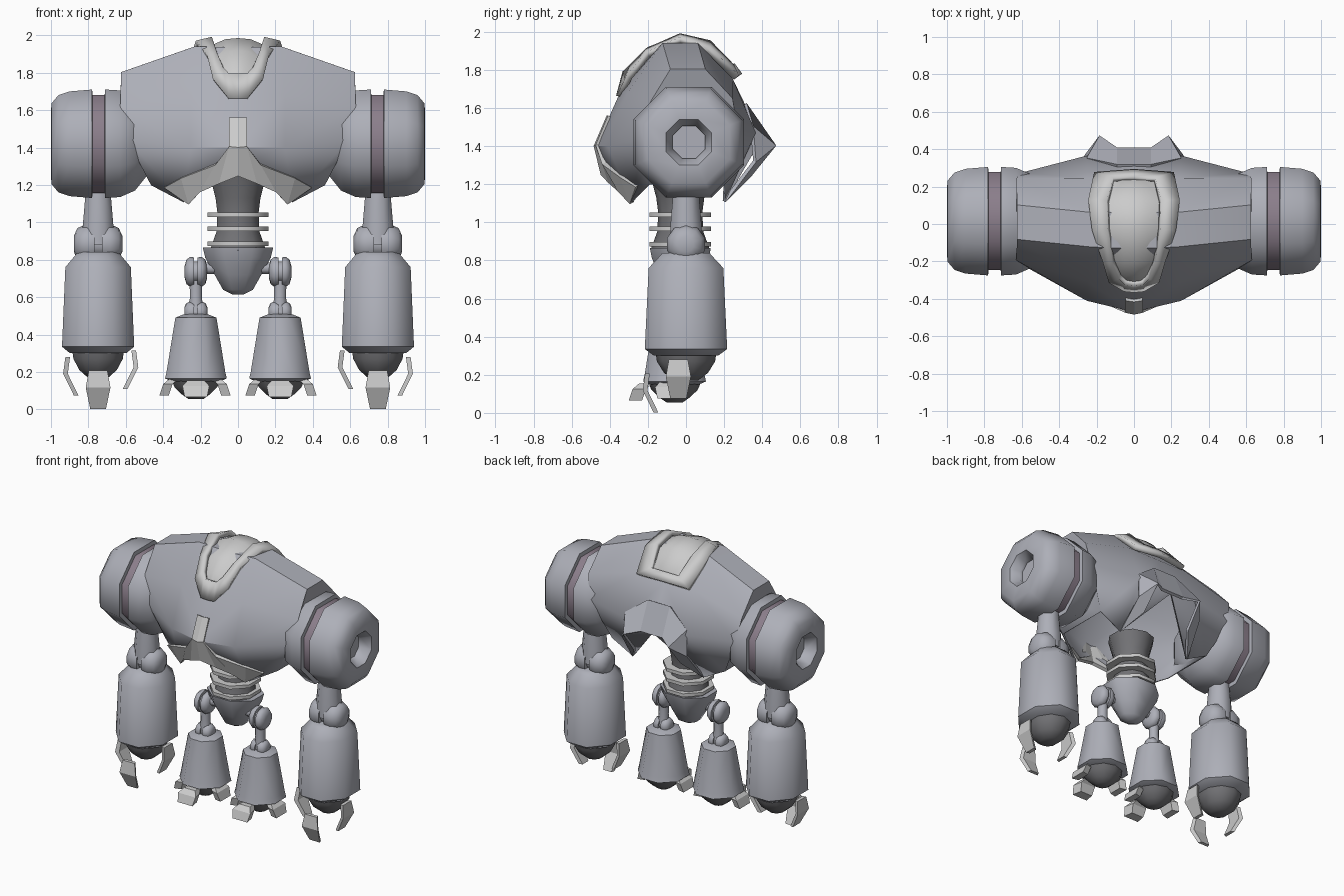
import bpy, bmesh, math
from mathutils import Vector, Matrix

if "Cube" in bpy.data.objects:
    bpy.data.objects.remove(bpy.data.objects["Cube"])


def material(name, c):
    m = bpy.data.materials.new(name)
    m.diffuse_color = (*c, 1)
    m.use_nodes = True
    m.node_tree.nodes["Principled BSDF"].inputs["Base Color"].default_value = m.diffuse_color
    return m


BODY = material("blue_grey", (0.42, 0.43, 0.48))
TRIM = material("light_grey", (0.56, 0.56, 0.55))
DARK = material("dark_grey", (0.17, 0.17, 0.18))
BAND = material("purple_grey", (0.26, 0.21, 0.26))


def make(name, verts, faces, mat, mirror=False, thick=0, smooth=50):
    bm = bmesh.new()
    vs = [bm.verts.new(v) for v in verts]
    for f in faces:
        bm.faces.new([vs[i] for i in f])
    bmesh.ops.remove_doubles(bm, verts=bm.verts, dist=0.0005)
    bmesh.ops.recalc_face_normals(bm, faces=bm.faces)
    for f in bm.faces:
        f.smooth = smooth > 0
    for e in bm.edges:
        if len(e.link_faces) == 2:
            e.smooth = e.calc_face_angle(0) < math.radians(smooth)
    me = bpy.data.meshes.new(name)
    bm.to_mesh(me)
    bm.free()
    me.materials.append(mat)
    ob = bpy.data.objects.new(name, me)
    bpy.context.collection.objects.link(ob)
    if mirror:
        md = ob.modifiers.new("mirror", 'MIRROR')
        md.use_clip = True
    if thick:
        md = ob.modifiers.new("thickness", 'SOLIDIFY')
        md.thickness = thick
        md.offset = 0
    return ob


def loft(rows, closed=False, caps=False):
    n = len(rows[0])
    verts = [p for r in rows for p in r]
    faces = []
    for i in range(len(rows) - 1):
        for j in range(n if closed else n - 1):
            k = (j + 1) % n
            faces.append((i * n + j, i * n + k, (i + 1) * n + k, (i + 1) * n + j))
    if caps:
        faces += [tuple(range(n)), tuple(range(len(verts) - n, len(verts)))]
    return verts, faces


def lathe(name, centre, profile, mat, axis='Z', n=8, sy=1, mirror=True, loop=False):
    """Profile of (height, flat-to-centre radius) turned about an axis through centre."""
    rows = []
    for t, r in profile + (profile[:1] if loop else []):
        row = []
        for i in range(n):
            a = 2 * math.pi * (i + 0.5) / n
            u, v = r / math.cos(math.pi / n) * math.cos(a), r / math.cos(math.pi / n) * math.sin(a)
            row.append(Vector(centre) + Vector((u, v * sy, t) if axis == 'Z' else (t, u, v)))
        rows.append(row)
    return make(name, *loft(rows, True, not loop), mat, mirror)


def claw(name, centre, angle, path, dr=0, dz=0, th=0.025):
    """Bent plate: path of (radius, z, half width), turned about the hand axis."""
    rot = Matrix.Rotation(math.radians(angle), 3, 'Z')
    rows = []
    for r, z, w in path:
        rows.append([Vector(centre) + rot @ Vector((r + dr + a, b * w, z + dz))
                     for a, b in ((0, -1), (0, 1), (-th, 0.8), (-th, -0.8))])
    make(name, *loft(rows, True, True), TRIM, True, smooth=0)


# Torso shell: half stations, from the front bottom over the top to the back bottom
torso = [
    [(0, -.445, 1.31), (0, -.465, 1.40), (0, -.34, 1.68), (0, -.13, 1.93),
     (0, .06, 1.93), (0, .24, 1.75), (0, .37, 1.48), (0, .385, 1.43)],
    [(.29, -.28, 1.11), (.25, -.405, 1.40), (.25, -.30, 1.68), (.23, -.12, 1.935),
     (.23, .06, 1.935), (.25, .24, 1.75), (.25, .36, 1.47), (.29, .2, 1.11)],
    [(.46, -.19, 1.20), (.585, -.22, 1.44), (.625, -.19, 1.62), (.62, -.08, 1.80),
     (.62, .10, 1.80), (.625, .24, 1.65), (.60, .27, 1.48), (.46, .2, 1.20)]]
v, f = loft(torso)
make("torso", v, f + [tuple(range(16, 24))], BODY, True, 0.012, 40)

# Back fins and the plate between them
fin = [(0, .31, 1.62), (.09, .31, 1.62), (.09, .40, 1.42), (0, .40, 1.42),
       (.18, .465, 1.40), (.25, .345, 1.50), (.26, .36, 1.32), (.29, .20, 1.11), (.19, .33, 1.24)]
make("back_fins", fin, [(0, 1, 2, 3), (1, 5, 4, 2), (5, 6, 4), (4, 6, 7, 8)], BODY, True, 0.02, 0)

# Front trim: centre stripe running into two arms along the lower edge
trim = [(0, -.405, 1.555), (.045, -.398, 1.555), (.045, -.462, 1.405), (0, -.472, 1.40),
        (.12, -.43, 1.31), (.30, -.335, 1.24), (.39, -.255, 1.19),
        (0, -.435, 1.25), (.10, -.395, 1.21), (.20, -.345, 1.165), (.26, -.285, 1.10)]
make("front_trim", trim, [(0, 1, 2, 3), (3, 2, 8, 7), (2, 4, 9, 8), (4, 5, 10, 9), (5, 6, 10)],
     TRIM, True, 0.025, 0)

# Collar around the head, and the domed head inside it
outer = [(0, -.35, 1.66), (.05, -.345, 1.66), (.13, -.30, 1.76), (.16, -.20, 1.88),
         (.22, -.03, 1.955), (.24, .12, 1.90), (.21, .265, 1.76), (0, .28, 1.77)]
inner = [(0, -.315, 1.79), (.045, -.31, 1.79), (.075, -.28, 1.82), (.11, -.20, 1.90),
         (.135, -.03, 1.975), (.14, .12, 1.94), (.11, .235, 1.82), (0, .24, 1.825)]
make("head_collar", *loft([outer, inner]), TRIM, True, 0.035, 35)
ridge = [(0, -.315, 1.78), (0, -.31, 1.785), (0, -.28, 1.83), (0, -.20, 1.92),
         (0, -.03, 1.985), (0, .12, 1.955), (0, .235, 1.83), (0, .24, 1.81)]
edge = [(x, y, z - .025) for x, y, z in inner]
mid = [((a[0] + b[0]) / 2, a[1], max(a[2], b[2]) - .006) for a, b in zip(edge, ridge)]
make("head", *loft([edge, mid, ridge]), TRIM, True)

# Shoulders: inner ball, coloured band, outer drum with a socket
sh = (0, .015, 1.42)
lathe("shoulder_inner", sh, [(.47, .15), (.55, .25), (.63, .285), (.71, .29), (.715, .24)], BODY, 'X')
lathe("shoulder_band", sh, [(.70, .262), (.79, .262)], BAND, 'X')
lathe("shoulder_outer", sh, [(.775, .24), (.78, .29), (.90, .28), (.96, .26), (.998, .215),
                             (1.0, .12), (.94, .085), (.92, .085)], BODY, 'X')

# Arms
AX = .748
lathe("upper_arm", (AX, 0, 0), [(.88, .085), (.98, .082), (1.17, .066)], BODY)


def joint(name, centre, w, r):
    half = [(.02 * w / .13, .7 * r), (.02 * w / .13, r * .95), (.5 * w, r), (.85 * w, .8 * r), (w, .4 * r)]
    lathe(name, centre, [(-t, q) for t, q in reversed(half)] + half, BODY, 'X', 10)


joint("elbow", (AX, 0, .885), .13, .10)
lathe("forearm", (AX, 0, 0), [(.84, .11), (.82, .125), (.76, .175), (.335, .193), (.30, .15)], BODY, sy=1.12)
lathe("hand", (AX, 0, 0), [(.33, .14), (.27, .132), (.21, .10), (.17, .055)], DARK, n=10, sy=1.1)
finger = [(.175, .28, .05), (.187, .19, .066), (.13, .075, .042)]
claw("outer_finger", (AX, -.04, 0), 0, finger)
claw("inner_finger", (AX, -.04, 0), 180, finger, .028, .035)
claw("front_finger", (AX, -.04, 0), -90, finger, 0, -.073)

# Spine with rings, and pelvis
SY = -.03
lathe("spine", (0, SY, 0), [(.85, .15), (.95, .115), (1.05, .11), (1.13, .12), (1.25, .15)], DARK, n=10, mirror=False)
for i, z in enumerate((1.04, .965, .885)):
    lathe(f"spine_ring_{i + 1}", (0, SY, z), [(-.012, .09), (-.012, .162), (.012, .162), (.012, .09)],
          TRIM, mirror=False, loop=True)
lathe("pelvis", (0, SY, 0), [(.86, .16), (.865, .188), (.81, .175), (.72, .125), (.64, .08), (.615, .03)],
      BODY, sy=.85, mirror=False)

# Legs
LX, LY = .225, -.06
lathe("hip_peg", (0, LY, .755), [(.07, .03), (.19, .03)], BODY, 'X')
joint("hip", (LX, LY, .735), .06, .077)
lathe("shin", (LX, LY, 0), [(.52, .04), (.60, .032), (.69, .034)], BODY)
joint("knee", (LX, LY, .52), .062, .055)
lathe("lower_leg", (LX, LY, 0), [(.51, .06), (.49, .11), (.20, .157), (.165, .165), (.15, .13)], BODY)
lathe("foot", (LX, LY, 0), [(.18, .14), (.12, .115), (.08, .075), (.055, .04)], DARK, n=10)
toe = [(.14, .165, .045), (.175, .135, .072), (.195, .075, .06)]
claw("front_toe", (LX, LY, 0), -90, toe, .045, -.01, .07)
claw("outer_toe", (LX, LY - .03, 0), 0, toe, 0, 0, .05)
claw("inner_toe", (LX, LY - .03, 0), 180, toe, -.01, 0, .05)
